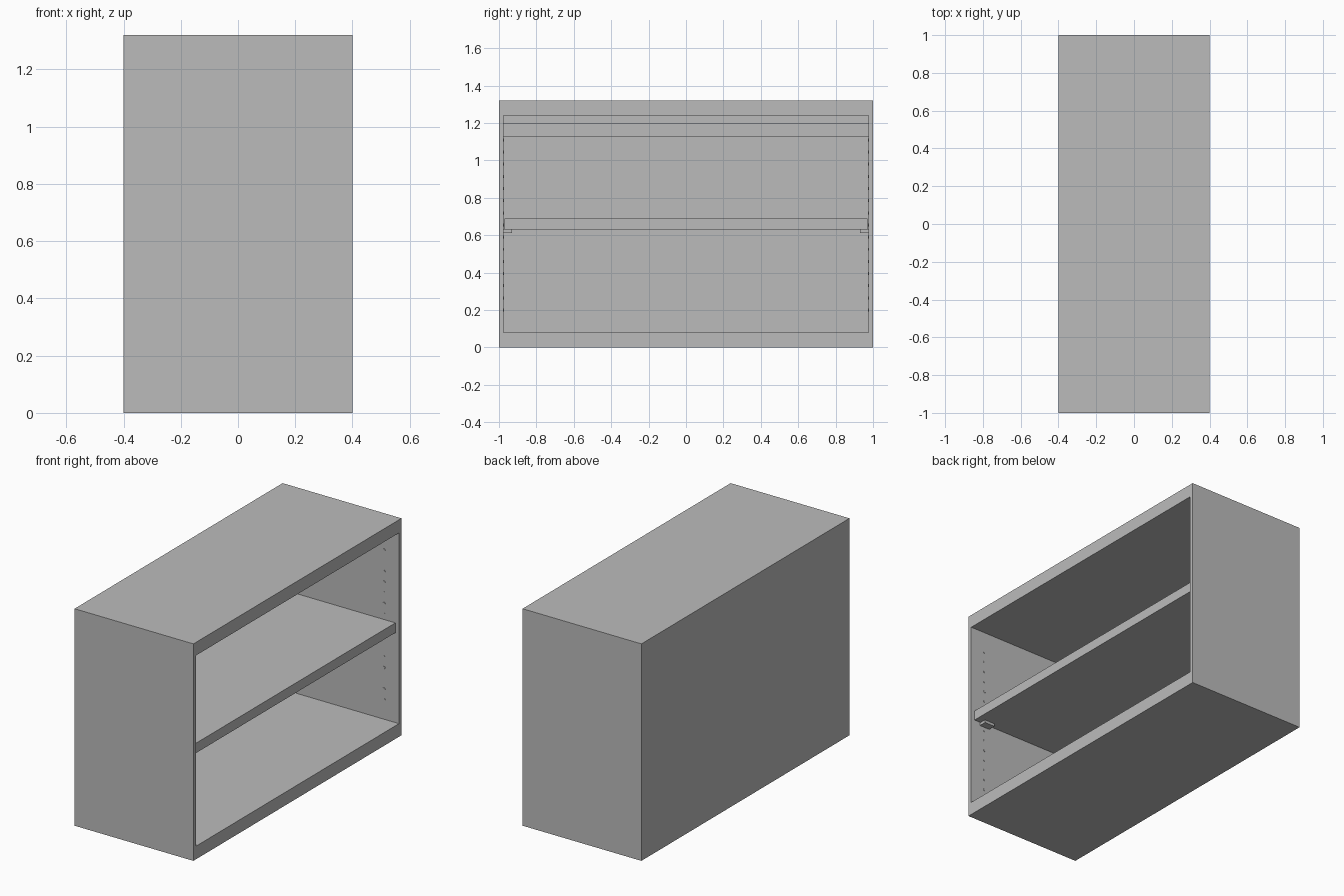
import bpy, bmesh
from mathutils import Matrix

if "Cube" in bpy.data.objects:
    bpy.data.objects.remove(bpy.data.objects["Cube"])

grey = bpy.data.materials.new("light grey")
grey.diffuse_color = (0.5, 0.5, 0.5, 1)
grey.use_nodes = True
grey.node_tree.nodes["Principled BSDF"].inputs["Base Color"].default_value = grey.diffuse_color


def finish(name, bm):
    mesh = bpy.data.meshes.new(name)
    bm.to_mesh(mesh)
    bm.free()
    mesh.materials.append(grey)
    bpy.context.collection.objects.link(bpy.data.objects.new(name, mesh))


def box(name, x, y, z):
    """Box given by its (min, max) range on each axis."""
    bm = bmesh.new()
    bmesh.ops.create_cube(bm, size=1)
    for v in bm.verts:
        for i, (lo, hi) in enumerate((x, y, z)):
            v.co[i] = lo if v.co[i] < 0 else hi
    finish(name, bm)


INNER = 0.976   # inside face of the end panels
PIN_X = 0.30    # shelf pin columns, front and rear

# Carcass, open towards +x
box("bottom_board", (-0.4, 0.4), (-1, 1), (0, 0.08))
box("top_board", (-0.4, 0.4), (-1, 1), (1.24, 1.32))
box("back_panel", (-0.4, -0.376), (-INNER, INNER), (0.08, 1.24))
box("rear_rail", (-0.376, -0.352), (-INNER, INNER), (1.125, 1.20))

# Adjustable shelf
box("shelf", (-0.37, 0.38), (-0.97, 0.97), (0.63, 0.69))

for side, label in ((-1, "left"), (1, "right")):
    # End panel
    box(f"{label}_end_panel", (-0.4, 0.4), sorted((side * INNER, side)), (0.08, 1.24))

    # Shelf support brackets
    for x, place in ((PIN_X, "front"), (-PIN_X, "rear")):
        box(f"{label}_{place}_bracket", (x - 0.035, x + 0.035),
            sorted((side * 0.93, side * INNER)), (0.613, 0.63))

    # Columns of pin sockets
    bm = bmesh.new()
    for x in (PIN_X, -PIN_X):
        for i in range(15):
            place = Matrix.Translation((x, side * INNER, 0.2 + i * 0.065))
            bmesh.ops.create_cone(bm, cap_ends=True, segments=8, radius1=0.008,
                                  radius2=0.008, depth=0.004,
                                  matrix=place @ Matrix.Rotation(1.5707963, 4, 'X'))
    finish(f"{label}_pin_sockets", bm)
